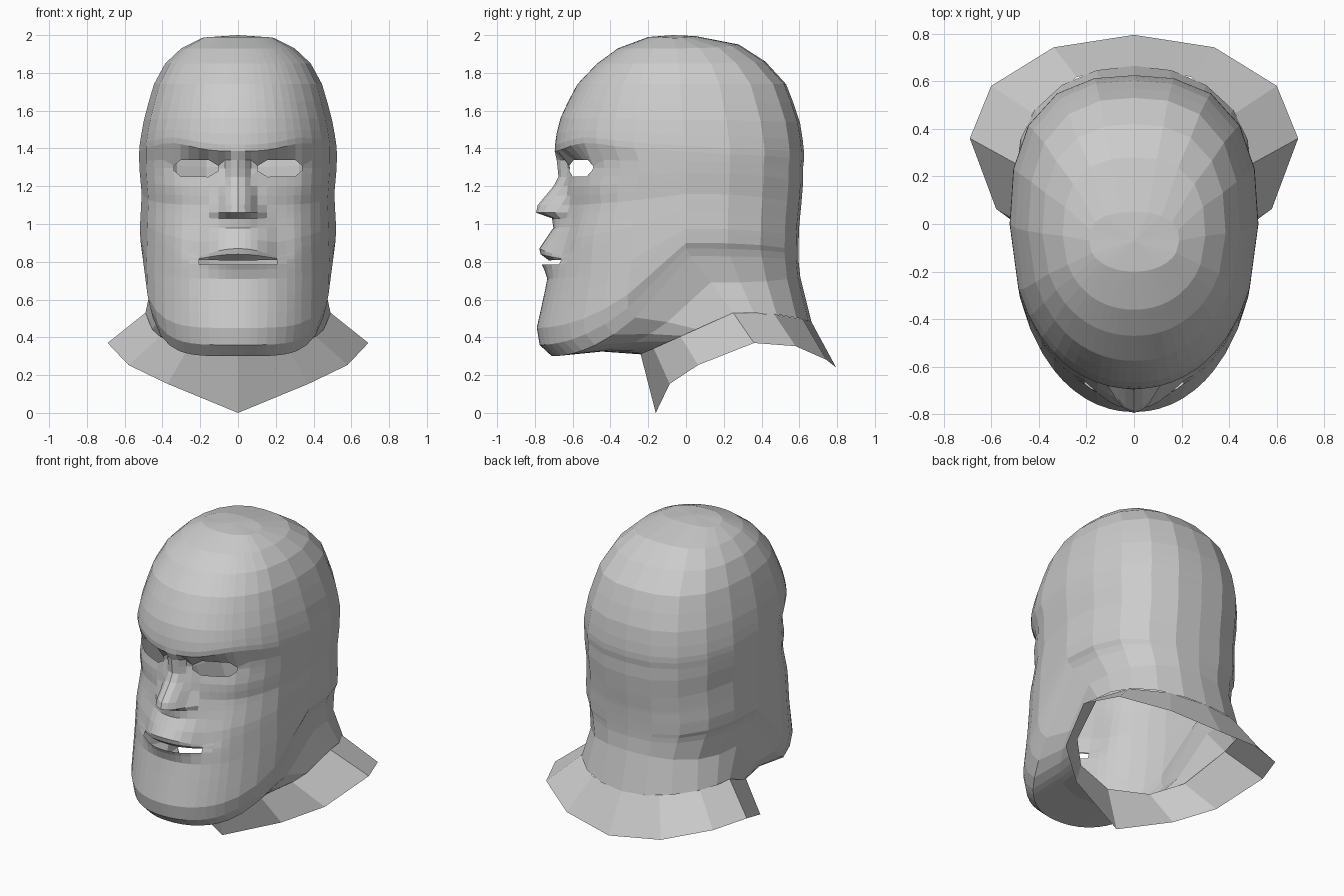
import bpy, bmesh, math

if "Cube" in bpy.data.objects:
    bpy.data.objects.remove(bpy.data.objects["Cube"])

# Column positions as a fraction of half width: front centre -> side -> back centre
FRONT = [0, .07, .13, .2, .3, .4, .5, .58, .65, .75, .85, .93, 1]
BACK = [.97, .85, .62, .32, 0]
COLLAR_FRONT, COLLAR_BACK = [0, .54, .84, 1], [.87, .49, 0]

# Ring keys: front z, front y, side z, side y, half width, back z, back y
SKULL = [
    (1.99, -.20, 1.985, -.07, .19, 1.995, .05),
    (1.93, -.36, 1.93, -.05, .30, 1.95, .28),
    (1.85, -.47, 1.85, -.04, .385, 1.86, .42),
    (1.74, -.575, 1.74, -.03, .445, 1.74, .53),
    (1.58, -.66, 1.57, -.02, .495, 1.56, .60),
    (1.44, -.695, 1.42, 0, .52, 1.40, .625),
    (1.385, -.69, 1.37, 0, .523, 1.34, .625),
    (1.34, -.635, 1.33, 0, .523, 1.30, .62),
    (1.25, -.63, 1.27, 0, .52, 1.22, .62),
    (1.10, -.65, 1.16, 0, .51, 1.10, .61),
    (.90, -.72, 1.06, 0, .515, 1.00, .60),
    (.70, -.735, .97, 0, .52, .93, .597),
    (.45, -.79, .90, 0, .515, .86, .595),
    (.36, -.775, .87, 0, .50, .84, .595),
    (.30, -.71, .83, .02, .485, .81, .595),
]
UNDER_JAW = (.325, -.45, .69, .13, .455, .72, .605)
NECK_BASE = (.31, -.24, .53, .25, .49, .48, .665)
COLLAR_EDGE = (0, -.16, .37, .36, .69, .24, .795)

# Front heights of all skull rings; extra loops around the features
ROWS = [1.99, 1.93, 1.85, 1.74, 1.65, 1.56, 1.48, 1.42, 1.385, 1.34, 1.295, 1.25,
        1.2, 1.15, 1.1, 1.06, 1.03, .98, .92, .87, .84, .808, .785, .76, .71,
        .62, .53, .45, .40, .36, .325, .30]
LID_TOP, LID_MID, LID_LOW, LIP_GAP = 1.34, 1.295, 1.25, .808

# Feature profiles: height -> forward push, and height -> half width
NOSE = [(1.42, 0), (1.385, .005), (1.34, .05), (1.25, .045), (1.2, .065),
        (1.1, .135), (1.06, .13), (1.03, .035), (.98, .01), (.92, 0)]
NOSE_W = [(1.34, .06), (1.2, .08), (1.06, .125), (.98, .10)]
LIPS = [(.98, 0), (.92, .03), (.87, .055), (.84, .045), (.808, 0),
        (.785, .035), (.76, .02), (.71, 0)]
LIP_BOW = {.92: .02, .87: .045, .84: .025}                 # drop towards mouth corners
BROW_RISE = {1.48: .02, 1.42: .04, 1.385: .045}            # lift of the outer brow


def table(t, z):
    """Piecewise linear lookup in a table sorted by falling first value."""
    if z >= t[0][0]:
        return t[0][1:]
    for a, b in zip(t, t[1:]):
        if z >= b[0]:
            k = (a[0] - z) / (a[0] - b[0])
            return [p + (q - p) * k for p, q in zip(a[1:], b[1:])]
    return t[-1][1:]


def bump(x, x0, sx, z, z0, sz):
    return math.exp(-((x - x0) / sx) ** 2 - ((z - z0) / sz) ** 2)


def ring(key, power, roundness=2.6, front=FRONT, back=BACK):
    """Half ring of points swept from front through side to back."""
    zf, yf, zs, ys, w, zb, yb = key
    pts = []
    for u in front:
        f = 1 - max(0, 1 - u ** 2.1) ** (1 / 2.1)
        pts.append([u * w, yf + (ys - yf) * f, zf + (zs - zf) * f ** power])
    for u in back:
        f = (1 - u ** roundness) ** (1 / roundness)
        pts.append([u * w, ys + (yb - ys) * f, zs + (zb - zs) * f ** 3])
    return pts


def shape_face(pts, row):
    """Nose, brow, eye sockets, cheeks and lips on the front part of a ring."""
    nose, width = table(NOSE, row)[0], table(NOSE_W, row)[0]
    lips = table(LIPS, row)[0]
    for i in range(len(FRONT)):
        p = pts[i]
        x = p[0]
        p[1] -= nose * max(0, 1 - (x / width) ** 2)
        p[1] -= lips * max(0, 1 - (x / .23) ** 2)
        p[1] += .03 * bump(x, .21, .09, row, .95, .16)      # fold beside the mouth
        p[1] -= .02 * bump(x, .37, .08, row, 1.19, .07)     # cheekbone
        if row < 1.38:
            p[1] += .03 * bump(x, .21, .1, row, 1.31, .05)  # eye socket
        p[2] += BROW_RISE.get(row, 0) * math.exp(-((x - .36) / .15) ** 2)
        p[2] -= LIP_BOW.get(row, 0) * min(1, x / .2) ** 2 * max(0, 1 - max(0, x - .2) / .15)
        if row in (LID_TOP, LID_LOW) and i in (3, 8):       # eye corners
            p[2] = LID_MID + (p[2] - LID_MID) * .3
    return pts


def loft(name, rings, skip=lambda r, c: False, pole=None):
    """Skin half rings with quads and mirror them."""
    bm = bmesh.new()
    grid = [[bm.verts.new(p) for p in r] for r in rings]
    for r in range(len(grid) - 1):
        for c in range(len(grid[0]) - 1):
            if not skip(r, c):
                bm.faces.new((grid[r][c], grid[r + 1][c], grid[r + 1][c + 1], grid[r][c + 1]))
    if pole:
        top = bm.verts.new(pole)
        for a, b in zip(grid[0], grid[0][1:]):
            bm.faces.new((top, a, b))
    me = bpy.data.meshes.new(name)
    bm.to_mesh(me)
    bm.free()
    ob = bpy.data.objects.new(name, me)
    bpy.context.collection.objects.link(ob)
    m = ob.modifiers.new("mirror", 'MIRROR')
    m.use_clip = True
    m.merge_threshold = .001
    return ob


def opening(r, c):
    """Eye holes and the gap between the lips."""
    z = ROWS[r] if r < len(ROWS) else 0
    return (z in (LID_TOP, LID_MID) and 3 <= c < 8) or (z == LIP_GAP and c < 5)


# Head shell with face, closing under the jaw into the neck
head_rings = []
for z in ROWS:
    key = (z, *table(SKULL, z))
    head_rings.append(shape_face(ring(key, 1.6 if z > .9 else 1.9), z))
head_rings += [ring(UNDER_JAW, 1.7, 2.4), ring(NECK_BASE, 1, 2.1)]
loft("head", head_rings, opening, (0, -.07, 2.0))

# Flared collar with few, wide facets
loft("collar", [ring(NECK_BASE, 1, 2.1, COLLAR_FRONT, COLLAR_BACK),
                ring(COLLAR_EDGE, .45, 2.05, COLLAR_FRONT, COLLAR_BACK)])
